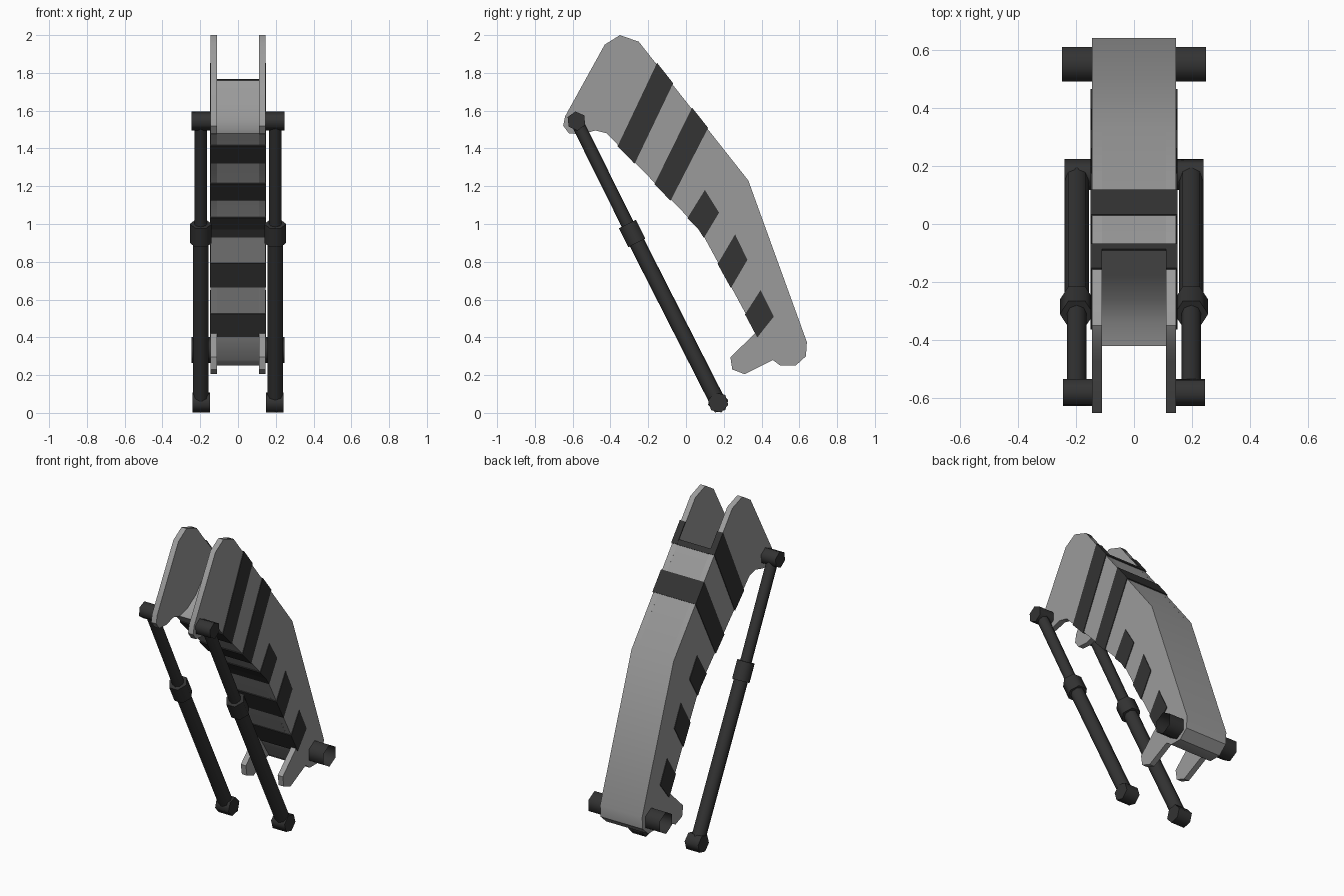
import bpy, bmesh, math
from mathutils import Vector

if "Cube" in bpy.data.objects:
    bpy.data.objects.remove(bpy.data.objects["Cube"])


def material(name, v):
    m = bpy.data.materials.new(name)
    m.diffuse_color = (v, v, v, 1)
    m.use_nodes = True
    m.node_tree.nodes["Principled BSDF"].inputs["Base Color"].default_value = m.diffuse_color
    return m


GREY = material("grey paint", 0.33)
DARK = material("dark metal", 0.033)


def finish(bm, name, mat, angle):
    bmesh.ops.recalc_face_normals(bm, faces=bm.faces)
    me = bpy.data.meshes.new(name)
    bm.to_mesh(me)
    bm.free()
    ob = bpy.data.objects.new(name, me)
    bpy.context.collection.objects.link(ob)
    me.materials.append(mat)
    bpy.ops.object.select_all(action='DESELECT')
    ob.select_set(True)
    bpy.context.view_layer.objects.active = ob
    bpy.ops.object.shade_smooth_by_angle(angle=math.radians(angle))
    return ob


def prism(name, pts, x0, x1, mat, caps=True, angle=40):
    """Extrude a (y, z) outline from x0 to x1."""
    bm = bmesh.new()
    a = [bm.verts.new((x0, y, z)) for y, z in pts]
    b = [bm.verts.new((x1, y, z)) for y, z in pts]
    n = len(pts)
    for i in range(n):
        j = (i + 1) % n
        bm.faces.new((a[i], a[j], b[j], b[i]))
    if caps:
        bm.faces.new(a)
        bm.faces.new(b)
    return finish(bm, name, mat, angle)


def tube(name, p, q, r, sides, caps=True, turn=0.0):
    """Round bar between two points."""
    p, q = Vector(p), Vector(q)
    d = (q - p).normalized()
    u = Vector((0, 0, 1)) if abs(d.x) > 0.9 else Vector((1, 0, 0))
    v = d.cross(u)
    bm = bmesh.new()
    rings = []
    for c in (p, q):
        rings.append([bm.verts.new(c + r * (u * math.cos(t) + v * math.sin(t)))
                      for t in (turn + i * math.tau / sides for i in range(sides))])
    a, b = rings
    for i in range(sides):
        j = (i + 1) % sides
        bm.faces.new((a[i], a[j], b[j], b[i]))
    if caps:
        bm.faces.new(a)
        bm.faces.new(b)
    return finish(bm, name, DARK, 65)


def strip(name, pts, x0, x1, t=0.004):
    """Thin painted band along an edge; outward is left of travel."""
    for p, q in zip(pts, pts[1:]):
        d = (Vector(q) - Vector(p)).normalized()
        n = Vector((-d.y, d.x)) * t
        p, q = Vector(p), Vector(q)
        prism(name, [p - n, q - n, q + n, p + n], x0, x1, DARK)


# Arm outline pieces
back = [(0.33, 1.23), (0.64, 0.375), (0.635, 0.30), (0.58, 0.25), (0.50, 0.25), (0.46, 0.28)]
belly = [(0.38, 0.405), (0.105, 0.915), (0.07, 0.975), (-0.42, 1.48)]
foot = [(0.31, 0.205), (0.245, 0.23), (0.235, 0.295), (0.37, 0.425)]
nose = [(-0.48, 1.495), (-0.55, 1.475), (-0.62, 1.48), (-0.65, 1.52), (-0.64, 1.57),
        (-0.43, 1.95), (-0.35, 2.0), (-0.25, 1.965)]
ramp = [(-0.34, 1.50), (-0.26, 1.55), (-0.18, 1.64), (-0.09, 1.762)]

# Central box of the arm and its two side plates
prism("arm_core", back + belly + ramp, -0.11, 0.11, GREY, caps=False)
for s, side in ((-1, "left"), (1, "right")):
    prism(side + "_arm_plate", back + foot + belly[1:] + nose, s * 0.11, s * 0.145, GREY)

# Painted stripes on the arm sides: top pair of corners, then bottom pair
stripes = [
    [(-0.155, 1.849), (-0.07, 1.741), (-0.27, 1.323), (-0.36, 1.416)],
    [(0.03, 1.612), (0.115, 1.505), (-0.08, 1.127), (-0.165, 1.215)],
    [(0.10, 1.18), (0.175, 1.06), (0.097, 0.93), (0.07, 0.973), (0.01, 1.035)],
    [(0.26, 0.945), (0.325, 0.81), (0.24, 0.665), (0.17, 0.792)],
    [(0.395, 0.65), (0.465, 0.51), (0.38, 0.403), (0.315, 0.525)],
]
for i, pts in enumerate(stripes):
    for s in (-1, 1):
        prism("side_stripe", pts, s * 0.143, s * 0.149, DARK)
    strip("belly_stripe", pts[:1:-1], -0.149, 0.149, -0.004)

# Stripes over the back of the arm
strip("back_stripe", stripes[1][:2], -0.149, 0.149)
strip("back_stripe", [(-0.09, 1.764), (-0.07, 1.739)], -0.11, 0.11)
for s in (-1, 1):
    strip("plate_rim_stripe", stripes[0][:2], s * 0.11, s * 0.149)

# Hydraulic struts, pins and the open arm pivots
top, low = Vector((-0.58, 1.545)), Vector((0.17, 0.055))
mid = Vector((-0.285, 0.95))
along = (top - low).normalized() * 0.056
for s, side in ((-1, "left"), (1, "right")):
    def at(p, x=0.197):
        return (s * x, p.x, p.y)
    tube(side + "_strut_rod", at(mid), at(top), 0.034, 8)
    tube(side + "_strut_cylinder", at(low), at(mid), 0.042, 8)
    tube(side + "_strut_collar", at(mid - along), at(mid + along), 0.058, 6)
    tube(side + "_upper_pin", at(top, 0.145), at(top, 0.245), 0.051, 6, turn=0.1)
    tube(side + "_lower_pin", at(low, 0.147), at(low, 0.24), 0.055, 6, turn=0.3)
    pivot = Vector((0.55, 0.333))
    tube(side + "_arm_pivot", at(pivot, 0.14), at(pivot, 0.247), 0.068, 6, caps=False)
